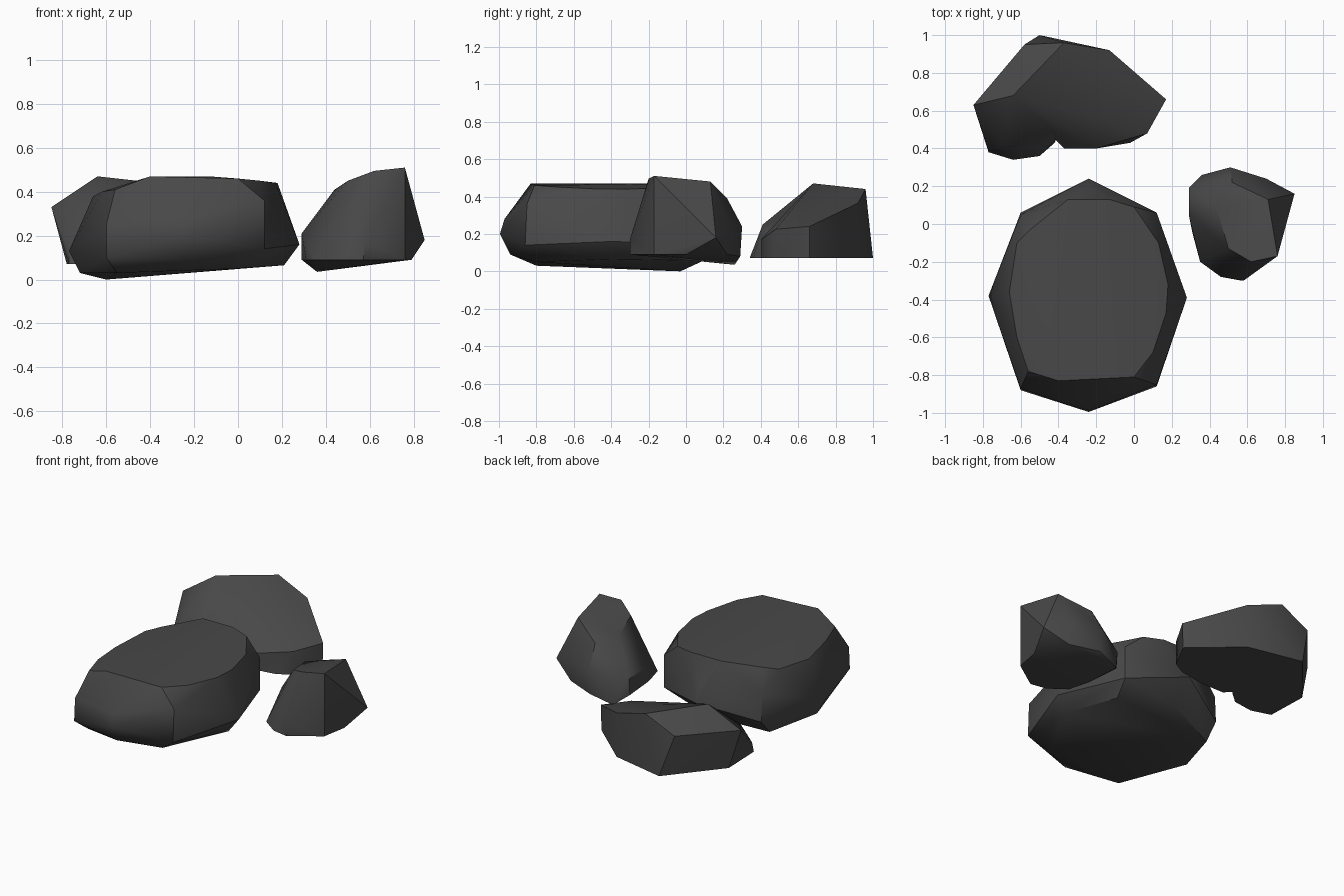
import bpy, bmesh, math

stone = bpy.data.materials.new("dark grey stone")
stone.diffuse_color = (0.065, 0.065, 0.065, 1)


def hull_rock(name, points):
    """Chiselled rock: the convex hull of a few corner points."""
    bm = bmesh.new()
    for p in points:
        bm.verts.new(p)
    res = bmesh.ops.convex_hull(bm, input=bm.verts[:])
    loose = [v for v in bm.verts if not v.link_faces]
    bmesh.ops.delete(bm, geom=loose, context='VERTS')
    bmesh.ops.recalc_face_normals(bm, faces=bm.faces[:])
    me = bpy.data.meshes.new(name)
    bm.to_mesh(me)
    bm.free()
    me.materials.append(stone)
    ob = bpy.data.objects.new(name, me)
    bpy.context.collection.objects.link(ob)
    return ob


def smooth(ob):
    bpy.ops.object.select_all(action='DESELECT')
    ob.select_set(True)
    bpy.context.view_layer.objects.active = ob
    bpy.ops.object.shade_smooth_by_angle(angle=math.radians(32))


# Large flat-topped rock: eight-sided girdle, flat top, shallow underside
girdle = [(-.24, .24, .20), (.12, .06, .14), (.28, -.39, .16), (.12, -.86, .14),
          (-.24, -.995, .20), (-.60, -.88, .10), (-.77, -.38, .13), (-.60, .06, .10)]
shoulder = [(-.24, .21, .28), (.12, .06, .36), (.12, -.85, .36),
            (-.24, -.97, .28), (-.60, -.87, .25), (-.60, .05, .28)]
top = [(-.35, .13, .47), (-.13, .13, .47), (.0, .09, .46), (.13, -.10, .445),
       (.18, -.32, .44), (.17, -.47, .44), (.10, -.68, .45), (0, -.81, .46),
       (-.40, -.83, .47), (-.56, -.78, .41), (-.62, -.60, .40), (-.66, -.36, .38),
       (-.62, -.10, .40), (-.55, -.03, .42)]
under = [(-.60, -.03, .0), (-.72, -.36, .03), (-.55, -.80, .03), (-.24, -.94, .09),
         (0, -.80, .05), (.21, -.40, .065), (.09, -.05, .06), (-.24, .10, .06)]
smooth(hull_rock("large_rock", girdle + shoulder + top + under))

# Back rock: sloping slab joined with a lump on its left
slab = hull_rock("back_rock", [
    (-.64, .68, .47), (-.37, .96, .44), (-.13, .92, .365), (.17, .66, .24),
    (.07, .48, .225), (-.20, .40, .17), (-.37, .40, .15), (-.33, .55, .30),
    (-.58, .95, .34), (-.50, 1.0, .07), (-.13, .92, .07), (.165, .66, .07),
    (.07, .48, .07), (-.02, .43, .07), (-.20, .40, .07), (-.37, .40, .07),
    (-.60, .65, .07)])
lump = hull_rock("back_rock_lump", [
    (-.85, .63, .33), (-.64, .68, .47), (-.58, .95, .34), (-.50, 1.0, .07),
    (-.78, .66, .07), (-.77, .38, .07), (-.77, .40, .14), (-.64, .34, .07),
    (-.50, .36, .07), (-.42, .43, .07), (-.42, .44, .20), (-.55, .41, .25),
    (-.70, .42, .25), (-.37, .55, .28), (-.35, .60, .07)])
mod = slab.modifiers.new("join", 'BOOLEAN')
mod.operation = 'UNION'
mod.solver = 'EXACT'
mod.object = lump
bpy.context.view_layer.objects.active = slab
bpy.ops.object.modifier_apply(modifier=mod.name)
bpy.data.objects.remove(lump)
smooth(slab)

# Small upright rock on the right
smooth(hull_rock("small_rock", [
    (.76, -.17, .51), (.71, .13, .48), (.62, -.20, .495), (.50, -.13, .45),
    (.44, .08, .41), (.52, .22, .39), (.51, .30, .24), (.70, .24, .25),
    (.85, .16, .18), (.79, .0, .09), (.76, -.17, .09), (.57, -.30, .09),
    (.58, -.30, .17), (.46, -.28, .09), (.35, -.20, .09), (.31, -.05, .09),
    (.29, .05, .21), (.29, .19, .20), (.29, .18, .09), (.36, .26, .035),
    (.51, .29, .08), (.70, .22, .09)]))
